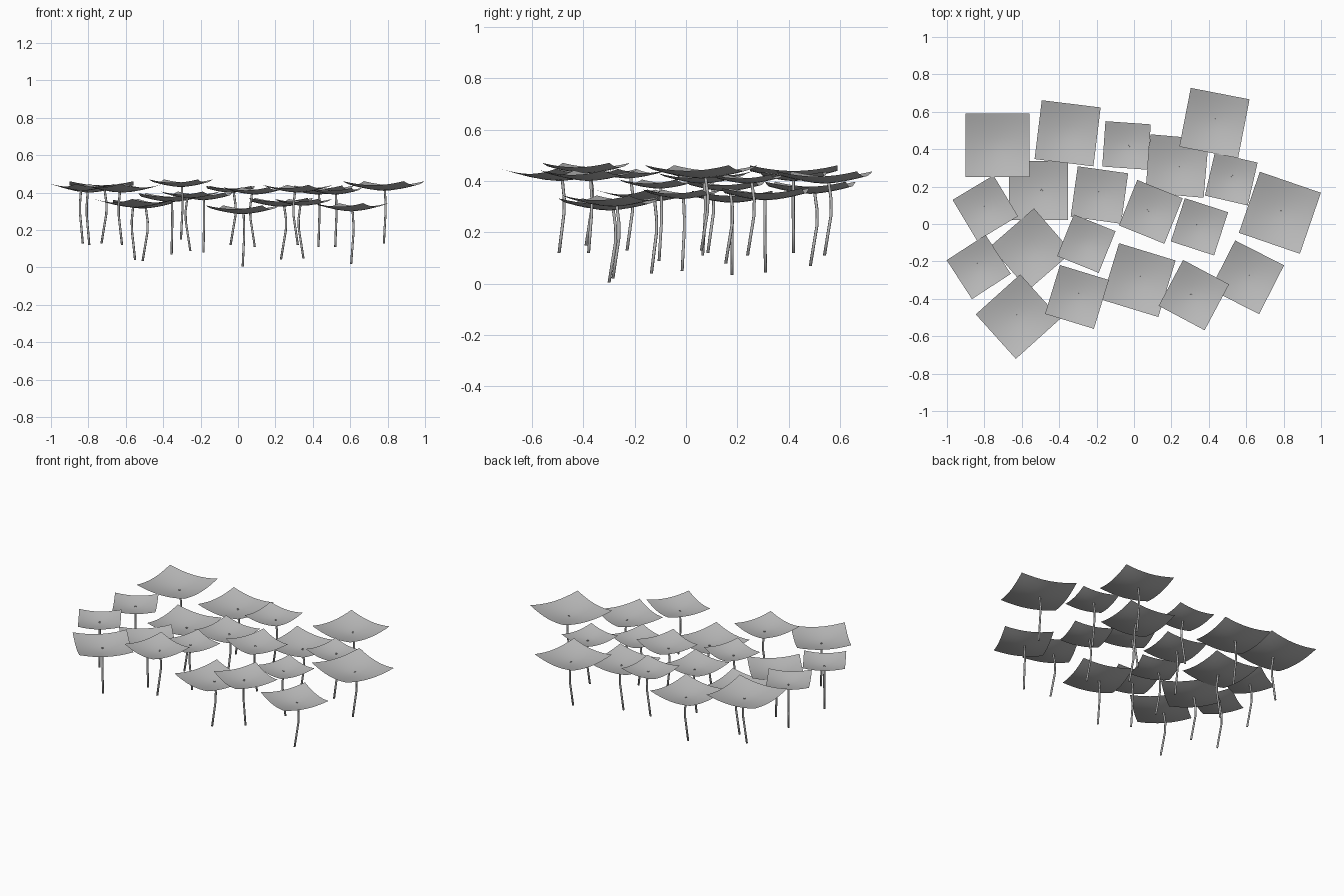
import bpy
import bmesh
from math import radians, cos, sin, hypot
from mathutils import Matrix

default_cube = bpy.data.objects.get("Cube")
if default_cube:
    bpy.data.objects.remove(default_cube, do_unlink=True)

STEM_LENGTH = 0.285
STEM_RADIUS = 0.006
# sideways bow of the stem: (height fraction, offset)
BOW = [(0, 0), (0.3, 0.014), (0.55, 0.026), (0.75, 0.027), (1, 0.017)]


def make_material(name, value):
    material = bpy.data.materials.new(name)
    material.use_nodes = True
    colour = (value, value, value, 1)
    material.diffuse_color = colour
    material.node_tree.nodes["Principled BSDF"].inputs["Base Color"].default_value = colour
    return material


grey = make_material("plain grey", 0.5)


def add_object(name, bm, location, turn):
    mesh = bpy.data.meshes.new(name)
    bm.to_mesh(mesh)
    bm.free()
    mesh.materials.append(grey)
    for face in mesh.polygons:
        face.use_smooth = True
    obj = bpy.data.objects.new(name, mesh)
    obj.location = location
    obj.rotation_euler.z = radians(turn)
    bpy.context.collection.objects.link(obj)
    return obj


def add_canopy(name, x, y, z, size, turn):
    # square sheet whose corners lift into a shallow dish
    bm = bmesh.new()
    bmesh.ops.create_grid(bm, x_segments=8, y_segments=8, size=size / 2)
    reach = size / 2 ** 0.5
    for vert in bm.verts:
        vert.co.z = 0.15 * size * (hypot(vert.co.x, vert.co.y) / reach) ** 1.6
    add_object(name, bm, (x, y, z), turn)


def add_stem(name, x, y, z, turn):
    # thin round tube swept along the bowed line
    bm = bmesh.new()
    rings = []
    for fraction, offset in BOW:
        place = Matrix.Translation((offset, 0, (fraction - 1) * STEM_LENGTH))
        ring = bmesh.ops.create_circle(bm, segments=8, radius=STEM_RADIUS, matrix=place,
                                       cap_ends=fraction == 0)
        rings.append(ring["verts"])
    for lower, upper in zip(rings, rings[1:]):
        for i in range(len(lower)):
            j = (i + 1) % len(lower)
            bm.faces.new((lower[i], lower[j], upper[j], upper[i]))
    bmesh.ops.recalc_face_normals(bm, faces=bm.faces)
    add_object(name, bm, (x, y, z + 0.004), turn)


# x, y, canopy size, turn, canopy height, quarter turns of the bow
PARASOLS = [
    (-.73, .42, .34, 0, .41, 0),
    (-.355, .485, .317, -7, .35, 1),
    (-.04, .42, .243, -4, .4, 0),
    (.43, .54, .32, -11, .39, 1),
    (.23, .31, .313, -5, .325, 0),
    (.52, .24, .235, -13, .39, 1),
    (.78, .06, .345, -19, .41, 1),
    (.09, .065, .262, -22, .39, 2),
    (.35, -.015, .243, -18, .33, 2),
    (-.185, .155, .272, -8, .36, 1),
    (-.51, .18, .315, 0, .315, 0),
    (-.795, .085, .255, 31, .4, 1),
    (-.83, -.23, .248, 33, .41, 1),
    (-.55, -.135, .31, 41, .32, 1),
    (-.62, -.495, .32, 42, .4, 1),
    (-.255, -.105, .24, -22, .37, 2),
    (-.305, -.39, .273, -17, .43, 1),
    (.025, -.3, .316, -17, .285, 1),
    (.32, -.38, .278, -28, .4, 2),
    (.605, -.285, .293, -27, .3, 1),
]

for number, (x, y, size, turn, z, quarters) in enumerate(PARASOLS, 1):
    add_canopy(f"canopy_{number}", x, y, z, size, turn)
    add_stem(f"stem_{number}", x, y, z, turn + 90 * quarters)
